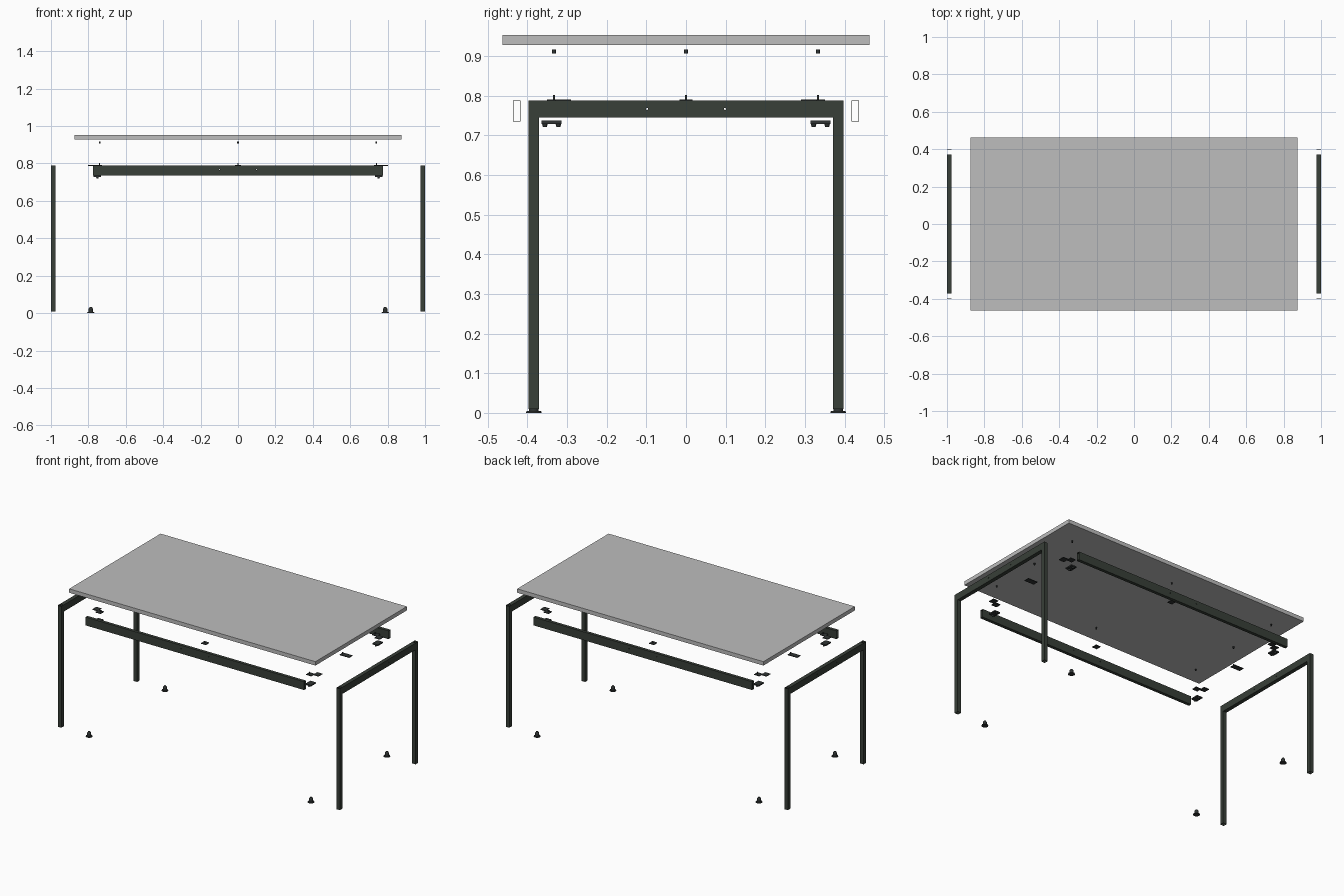
import bpy, bmesh, math
from mathutils import Matrix, Vector

cube = bpy.data.objects.get("Cube")
if cube:
    bpy.data.objects.remove(cube, do_unlink=True)


def material(name, rgb):
    m = bpy.data.materials.new(name)
    m.use_nodes = True
    m.diffuse_color = (*rgb, 1)
    bsdf = m.node_tree.nodes["Principled BSDF"]
    bsdf.inputs["Base Color"].default_value = (*rgb, 1)
    bsdf.inputs["Roughness"].default_value = 0.6
    return m


GREY = material("light grey board", (0.51, 0.51, 0.51))
GREEN = material("dark green metal", (0.04, 0.05, 0.04))
DARK = material("dark hardware", (0.029, 0.034, 0.033))


def finish(name, bm, mat):
    mesh = bpy.data.meshes.new(name)
    bmesh.ops.recalc_face_normals(bm, faces=bm.faces)
    bm.to_mesh(mesh)
    bm.free()
    mesh.materials.append(mat)
    ob = bpy.data.objects.new(name, mesh)
    bpy.context.collection.objects.link(ob)
    return ob


def add_box(bm, lo, hi):
    lo, hi = Vector(lo), Vector(hi)
    mat = Matrix.Translation((lo + hi) / 2) @ Matrix.Diagonal((*(hi - lo), 1))
    return bmesh.ops.create_cube(bm, size=1, matrix=mat)["verts"]


def add_cylinder(bm, x, y, z0, z1, r0, r1=None, sides=20):
    bmesh.ops.create_cone(bm, cap_ends=True, segments=sides, radius1=r0,
                          radius2=r0 if r1 is None else r1, depth=z1 - z0,
                          matrix=Matrix.Translation((x, y, (z0 + z1) / 2)))


def activate(ob):
    bpy.ops.object.select_all(action='DESELECT')
    ob.select_set(True)
    bpy.context.view_layer.objects.active = ob


def tube(name, lo, hi, axis, drill=None):
    """Rectangular hollow section, open at both ends, with optional drilled holes."""
    bm = bmesh.new()
    add_box(bm, lo, hi)
    ends = [f for f in bm.faces if abs(f.normal[axis]) > 0.9]
    bmesh.ops.delete(bm, geom=ends, context='FACES_ONLY')
    ob = finish(name, bm, GREEN)
    wall = ob.modifiers.new("wall", 'SOLIDIFY')
    wall.thickness, wall.offset, wall.use_even_offset = 0.0015, -1, True
    activate(ob)
    bpy.ops.object.modifier_apply(modifier="wall")
    if drill:
        cut = ob.modifiers.new("holes", 'BOOLEAN')
        cut.operation, cut.object = 'DIFFERENCE', drill
        bpy.ops.object.modifier_apply(modifier="holes")
    return ob


def drill_pair(name, turn):
    bm = bmesh.new()
    for s in (-1, 1):
        pos = Vector((s * 0.098, 0, 0.767))
        bmesh.ops.create_cone(
            bm, cap_ends=True, segments=12, radius1=0.0027, radius2=0.0027, depth=2.4,
            matrix=turn @ Matrix.Translation(pos) @ Matrix.Rotation(math.pi / 2, 4, 'X'))
    ob = finish(name, bm, DARK)
    ob.hide_render = True
    return ob


def side(s, front="left", back="right"):
    return front if s > 0 else back


# Table top
bm = bmesh.new()
add_box(bm, (-0.873, -0.463, 0.928), (0.873, 0.463, 0.953))
finish("table_top", bm, GREY)

# End frames and long rails
drill_y = drill_pair("rail_drill", Matrix.Identity(4))
drill_x = drill_pair("frame_drill", Matrix.Rotation(math.pi / 2, 4, 'Z'))
for sx in (-1, 1):
    x0, x1 = sorted((sx * 0.975, sx * 1.0))
    tube(side(sx) + "_crossbar", (x0, -0.371, 0.745), (x1, 0.371, 0.788), 1, drill_x)
    for sy in (-1, 1):
        y0, y1 = sorted((sy * 0.371, sy * 0.397))
        tube(side(sx) + side(sy, "_back", "_front") + "_leg",
             (x0, y0, 0.01), (x1, y1, 0.788), 2)
for sy in (-1, 1):
    y0, y1 = sorted((sy * 0.417, sy * 0.437))
    tube(side(sy, "back", "front") + "_rail", (-0.775, y0, 0.735), (0.775, y1, 0.788), 0, drill_y)
for d in (drill_x, drill_y):
    bpy.data.objects.remove(d, do_unlink=True)


# Screws and the studs below them, on a plate
def screw(name, x, y):
    bm = bmesh.new()
    add_cylinder(bm, x, y, 0.906, 0.917, 0.0045, sides=12)
    finish(name + "_screw", bm, DARK)


def fixing_plate(name, x, y, boxes):
    bm = bmesh.new()
    for lo, hi in boxes:
        add_box(bm, (*lo, 0.787), (*hi, 0.791))
    add_cylinder(bm, x, y, 0.791, 0.802, 0.003, sides=12)
    finish(name + "_fixing_plate", bm, DARK)
    screw(name, x, y)


for sy in (-1, 1):
    y = sy * 0.333
    fixing_plate(side(sy, "back", "front") + "_middle", 0, y,
                 [((-0.017, y - 0.017), (0.017, y + 0.017))])
for sx in (-1, 1):
    x0, x1 = sorted((sx * 0.732, sx * 0.8))
    fixing_plate(side(sx) + "_middle", sx * 0.74, 0, [((x0, -0.017), (x1, 0.017))])

# Corner hardware
for sx in (-1, 1):
    for sy in (-1, 1):
        corner = side(sx) + side(sy, "_back", "_front")
        # L-shaped corner plate
        xa, xb = sorted((sx * 0.728, sx * 0.765))
        xc, xd = sorted((sx * 0.765, sx * 0.802))
        ya, yb = sorted((sy * 0.316, sy * 0.351))
        yc, yd = sorted((sy * 0.29, sy * 0.33))
        fixing_plate(corner, sx * 0.74, sy * 0.333,
                     [((xa, ya), (xb, yb)), ((xc, yc), (xd, yd))])
        # Clamp under the joint
        bm = bmesh.new()
        xa, xb = sorted((sx * 0.733, sx * 0.772))
        ya, yb = sorted((sy * 0.314, sy * 0.365))
        add_box(bm, (xa, ya, 0.729), (xb, yb, 0.737))
        for y in (0.322, 0.356):
            add_cylinder(bm, sx * 0.752, sy * y, 0.721, 0.729, 0.005, 0.007, sides=12)
        finish(corner + "_clamp", bm, DARK)
        # Levelling foot
        bm = bmesh.new()
        x, y = sx * 0.787, sy * 0.384
        add_cylinder(bm, x, y, 0, 0.005, 0.02, 0.018)
        add_cylinder(bm, x, y, 0.005, 0.022, 0.012)
        add_cylinder(bm, x, y, 0.022, 0.032, 0.012, 0.006)
        foot = finish(corner + "_foot", bm, DARK)
        activate(foot)
        bpy.ops.object.shade_smooth_by_angle(angle=math.radians(30))
